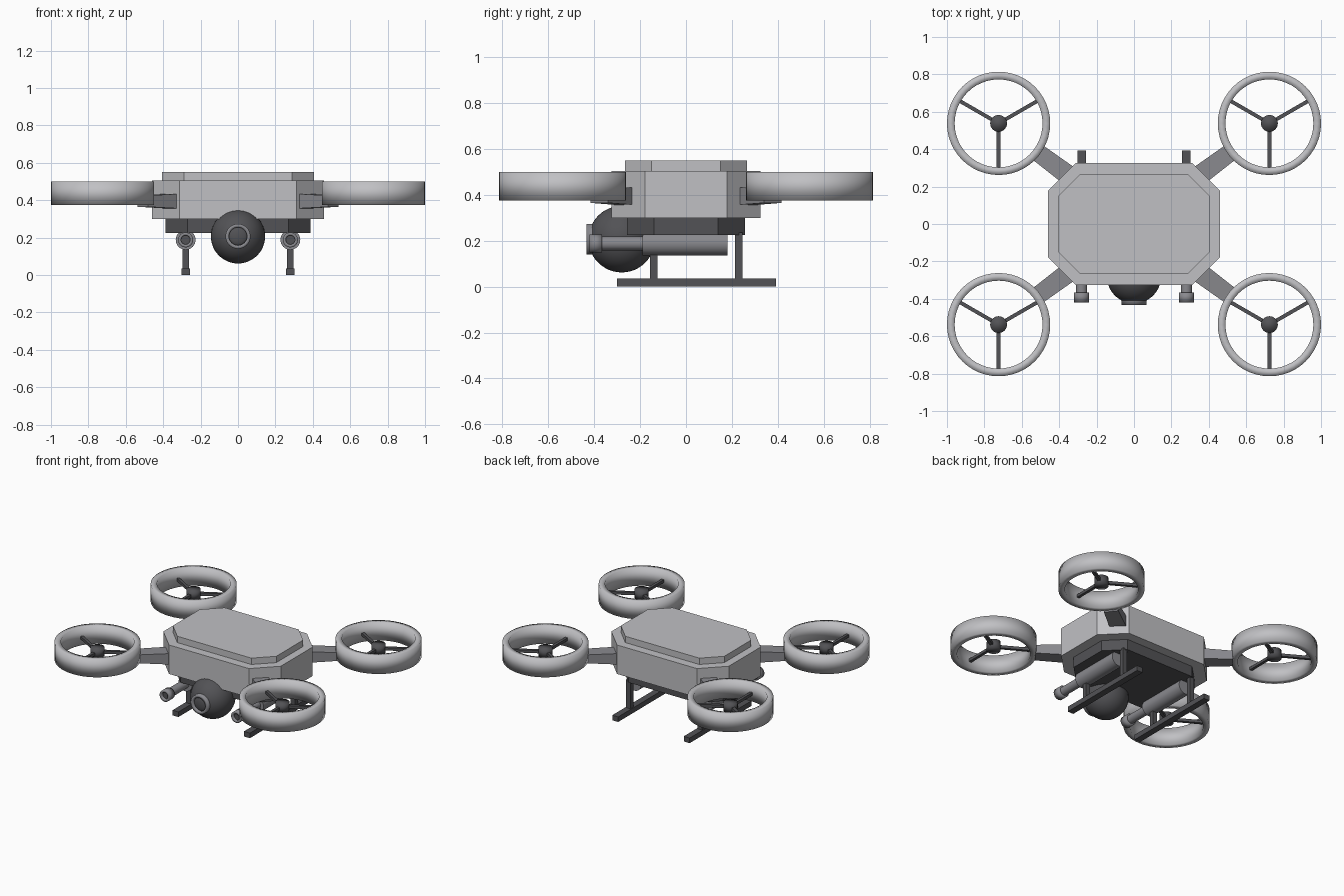
import bpy, bmesh, math
from mathutils import Matrix, Vector

if "Cube" in bpy.data.objects:
    bpy.data.objects.remove(bpy.data.objects["Cube"])


def material(name, r, g, b):
    m = bpy.data.materials.new(name)
    m.diffuse_color = (r, g, b, 1)
    m.use_nodes = True
    m.node_tree.nodes["Principled BSDF"].inputs["Base Color"].default_value = m.diffuse_color
    return m


LIGHT = material("light grey", 0.53, 0.53, 0.55)
MID = material("mid grey", 0.25, 0.25, 0.27)
DARK = material("dark grey", 0.085, 0.085, 0.092)
ALONG_Y = Matrix.Rotation(math.pi / 2, 4, 'X')  # local +z becomes -y


def finish(name, bm, mat, smooth=None):
    """smooth: None = flat, 'all' = fully smooth, 'angle' = keep sharp edges"""
    bmesh.ops.recalc_face_normals(bm, faces=bm.faces)
    me = bpy.data.meshes.new(name)
    bm.to_mesh(me)
    bm.free()
    ob = bpy.data.objects.new(name, me)
    bpy.context.collection.objects.link(ob)
    me.materials.append(mat)
    if smooth == 'all':
        me.shade_smooth()
    elif smooth == 'angle':
        bpy.ops.object.select_all(action='DESELECT')
        ob.select_set(True)
        bpy.context.view_layer.objects.active = ob
        bpy.ops.object.shade_smooth_by_angle(angle=math.radians(35))
    return ob


def box(name, lo, hi, mat):
    bm = bmesh.new()
    c = [(a + b) / 2 for a, b in zip(lo, hi)]
    s = [b - a for a, b in zip(lo, hi)]
    bmesh.ops.create_cube(bm, size=1, matrix=Matrix.Translation(c) @ Matrix.Diagonal((*s, 1)))
    finish(name, bm, mat)


def octagon(name, hx, hy, cut, z0, z1, mat):
    """slab with chamfered corners"""
    pts = [(hx, hy - cut), (hx - cut, hy), (cut - hx, hy), (-hx, hy - cut),
           (-hx, cut - hy), (cut - hx, -hy), (hx - cut, -hy), (hx, cut - hy)]
    bm = bmesh.new()
    face = bm.faces.new([bm.verts.new((x, y, z0)) for x, y in pts])
    ext = bmesh.ops.extrude_face_region(bm, geom=[face], use_keep_orig=True)
    top = [v for v in ext["geom"] if isinstance(v, bmesh.types.BMVert)]
    bmesh.ops.translate(bm, verts=top, vec=(0, 0, z1 - z0))
    finish(name, bm, mat)


def cylinder(name, r, depth, matrix, mat, smooth='angle', seg=32):
    bm = bmesh.new()
    bmesh.ops.create_cone(bm, cap_ends=True, segments=seg, radius1=r, radius2=r,
                          depth=depth, matrix=matrix)
    finish(name, bm, mat, smooth)


def ring(name, r_out, r_in, depth, matrix, mat, seg=48):
    """square-section hoop, smooth shaded all round"""
    bm = bmesh.new()
    h = depth / 2
    loops = []
    for r, z in ((r_out, -h), (r_out, h), (r_in, h), (r_in, -h)):
        loops.append([bm.verts.new((r * math.cos(2 * math.pi * i / seg),
                                    r * math.sin(2 * math.pi * i / seg), z)) for i in range(seg)])
    for k in range(4):
        a, b = loops[k], loops[(k + 1) % 4]
        for i in range(seg):
            j = (i + 1) % seg
            bm.faces.new((a[i], a[j], b[j], b[i]))
    bm.transform(matrix)
    finish(name, bm, mat, 'all')


def sphere(name, centre, scale, mat):
    bm = bmesh.new()
    bmesh.ops.create_uvsphere(bm, u_segments=40, v_segments=24, radius=1,
                              matrix=Matrix.Translation(centre) @ Matrix.Diagonal((*scale, 1)))
    finish(name, bm, mat, 'all')


# Hull
octagon("hull", 0.46, 0.325, 0.147, 0.30, 0.505, LIGHT)
octagon("top_cover", 0.405, 0.265, 0.115, 0.50, 0.55, LIGHT)
octagon("belly_plate", 0.388, 0.258, 0.118, 0.225, 0.302, DARK)

# Four rotors with their arms
CX, CY = 0.724, 0.538
for sx, side in ((-1, "left"), (1, "right")):
    for sy, end in ((-1, "front"), (1, "back")):
        tag = f"{end}_{side}"
        at = Matrix.Translation((sx * CX, sy * CY, 0.438))
        ring("rotor_duct_" + tag, 0.276, 0.235, 0.125, at, LIGHT)
        cylinder("rotor_hub_" + tag, 0.045, 0.06,
                 Matrix.Translation((sx * CX, sy * CY, 0.432)), DARK, 'all')

        # three spokes
        bm = bmesh.new()
        for deg in (-90, 30, 150):
            bmesh.ops.create_cube(bm, size=1, matrix=Matrix.Translation((sx * CX, sy * CY, 0.43))
                                  @ Matrix.Rotation(math.radians(deg), 4, 'Z')
                                  @ Matrix.Translation((0.125, 0, 0))
                                  @ Matrix.Diagonal((0.24, 0.02, 0.02, 1)))
        finish("rotor_spokes_" + tag, bm, DARK)

        # slightly tapered arm pointing from the hull centre to the rotor
        bm = bmesh.new()
        bmesh.ops.create_cube(bm, size=1)
        for v in bm.verts:
            tip = v.co.x > 0
            v.co = Vector((0.635 if tip else 0.36,
                           v.co.y * (0.095 if tip else 0.11),
                           0.395 + v.co.z * (0.06 if tip else 0.085)))
        bm.transform(Matrix.Rotation(math.atan2(sy * CY, sx * CX), 4, 'Z'))
        finish("arm_" + tag, bm, MID)

# Camera ball with lens
sphere("camera_ball", (0, -0.28, 0.207), (0.145, 0.145, 0.145), DARK)
ring("lens_ring", 0.067, 0.048, 0.06,
     Matrix.Translation((0, -0.404, 0.207)) @ ALONG_Y, MID, 32)
sphere("lens", (0, -0.415, 0.207), (0.05, 0.016, 0.05), DARK)

# Side guns and landing skids
for sx, side in ((-1, "left"), (1, "right")):
    x = sx * 0.28

    def along(y0, y1):
        return Matrix.Translation((x, (y0 + y1) / 2, 0.188)) @ ALONG_Y

    cylinder("gun_body_" + side, 0.053, 0.37, along(-0.19, 0.18), MID)
    cylinder("gun_barrel_" + side, 0.03, 0.22, along(-0.40, -0.18), MID)
    ring("gun_muzzle_" + side, 0.04, 0.024, 0.055, along(-0.42, -0.365), MID, 32)
    cylinder("gun_bore_" + side, 0.024, 0.008, along(-0.406, -0.398), DARK)

    box("skid_" + side, (x - 0.023, -0.30, 0), (x + 0.023, 0.392, 0.036), DARK)
    for end, y in (("front", -0.14), ("back", 0.23)):
        box(f"skid_strut_{end}_{side}", (x - 0.017, y - 0.016, 0.03),
            (x + 0.017, y + 0.016, 0.235), DARK)
